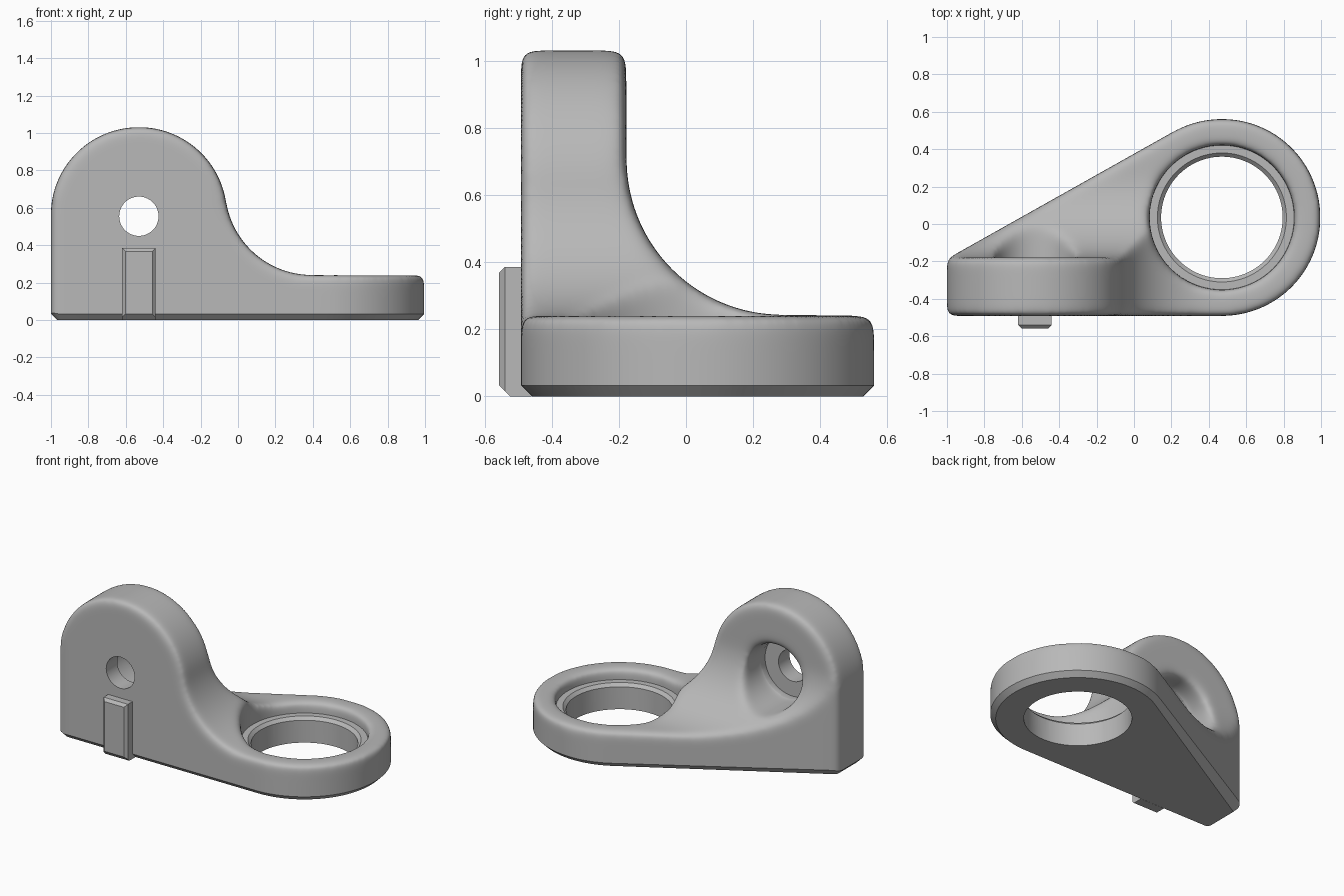
import bpy, bmesh, math
from mathutils import Vector

cube = bpy.data.objects.get("Cube")
if cube:
    bpy.data.objects.remove(cube, do_unlink=True)

grey = bpy.data.materials.new("plain_grey")
grey.use_nodes = True
COLOUR = (0.48, 0.48, 0.48, 1)
grey.diffuse_color = COLOUR
grey.node_tree.nodes["Principled BSDF"].inputs["Base Color"].default_value = COLOUR


def to_object(name, bm):
    bmesh.ops.recalc_face_normals(bm, faces=bm.faces)
    mesh = bpy.data.meshes.new(name)
    bm.to_mesh(mesh)
    bm.free()
    obj = bpy.data.objects.new(name, mesh)
    bpy.context.collection.objects.link(obj)
    return obj


def hull(name, points):
    """Convex solid around a set of points."""
    bm = bmesh.new()
    for p in points:
        bm.verts.new(p)
    bmesh.ops.convex_hull(bm, input=bm.verts)
    loose = [v for v in bm.verts if not v.link_faces]
    bmesh.ops.delete(bm, geom=loose, context='VERTS')
    bmesh.ops.dissolve_limit(bm, angle_limit=0.005, verts=bm.verts, edges=bm.edges)
    return to_object(name, bm)


def ring(x, y, z, r, axis='Z', count=96):
    """Points of a circle around the given axis."""
    pts = []
    for i in range(count):
        a = math.tau * i / count
        u, v = r * math.cos(a), r * math.sin(a)
        pts.append((x + u, y + v, z) if axis == 'Z' else (x + u, y, z + v))
    return pts


def arc(cx, cz, r, start, end, steps):
    angles = [math.radians(start + (end - start) * i / steps) for i in range(steps + 1)]
    return [(cx + r * math.cos(a), cz + r * math.sin(a)) for a in angles]


def prism(name, outline, place, depth):
    """Extrude a flat outline along the depth vector."""
    bm = bmesh.new()
    face = bm.faces.new([bm.verts.new(place(u, v)) for u, v in outline])
    out = bmesh.ops.extrude_face_region(bm, geom=[face], use_keep_orig=True)
    moved = [g for g in out["geom"] if isinstance(g, bmesh.types.BMVert)]
    bmesh.ops.translate(bm, verts=moved, vec=Vector(depth))
    return to_object(name, bm)


helpers = []


def cut(obj, tool, operation='DIFFERENCE'):
    mod = obj.modifiers.new(tool.name, 'BOOLEAN')
    mod.operation = operation
    mod.solver = 'EXACT'
    mod.object = tool
    tool.hide_render = True
    helpers.append(tool)


def finish(obj):
    """Apply modifiers, colour the part and shade it."""
    bpy.ops.object.select_all(action='DESELECT')
    obj.select_set(True)
    bpy.context.view_layer.objects.active = obj
    bpy.ops.object.convert(target='MESH')
    obj.data.materials.clear()
    obj.data.materials.append(grey)
    bpy.ops.object.shade_smooth_by_angle(angle=math.radians(30))


EYE_X, EYE_Y, EYE_R = 0.47, 0.035, 0.527      # round end of the foot
BOLT_X, BOLT_Z = -0.53, 0.555                 # bolt hole in the upright
FRONT, BACK = -0.492, -0.178                  # faces of the upright


def plan(z, corner, grow=0.0):
    """Outline of the foot at height z: round eye end and two corners."""
    pts = ring(EYE_X, EYE_Y, z, EYE_R + grow)
    for y in (FRONT + corner, BACK - corner):
        pts += ring(-1 + corner, y, z, corner + grow, count=32)
    return pts


# Body: foot outline cut by the front and side silhouettes
body = hull("bracket_body", plan(-0.15, 0.02) + plan(1.2, 0.02))

front_outline = [(1.3, -0.3), (-1.2, -0.3), (-1.2, 0.5)]
front_outline += arc(-0.53, 0.56, 0.472, 180, 8.7, 64)
front_outline += arc(0.395, 0.705, 0.465, 188.8, 270, 32)
front_outline += [(1.3, 0.24)]
cut(body, prism("front_silhouette", front_outline,
                lambda u, v: (u, -1, v), (0, 2, 0)), 'INTERSECT')

side_outline = [(0.9, -0.3), (-0.9, -0.3), (-0.9, 1.3), (BACK, 1.3)]
side_outline += arc(BACK + 0.465, 0.707, 0.465, 180, 270, 32)
side_outline += [(0.9, 0.242)]
cut(body, prism("side_silhouette", side_outline,
                lambda u, v: (-1.5, u, v), (3, 0, 0)), 'INTERSECT')

# Openings whose rims are rounded together with the outer edges
cut(body, hull("eye_opening", ring(EYE_X, EYE_Y, -0.4, 0.387)
               + ring(EYE_X, EYE_Y, 1.4, 0.387)))
cut(body, hull("bolt_recess", ring(BOLT_X, -0.36, BOLT_Z, 0.205, 'Y')
               + ring(BOLT_X, 0.9, BOLT_Z, 0.205, 'Y')))

# Soft cast edges
remesh = body.modifiers.new("even_mesh", 'REMESH')
remesh.mode = 'VOXEL'
remesh.voxel_size = 0.0125
soften = body.modifiers.new("soft_edges", 'SMOOTH')
soften.factor = 0.5
soften.iterations = 60

# Crisp bottom chamfer, recess floor and bolt hole
cut(body, hull("bottom_chamfer", plan(0, 0.06, -0.033) + plan(0.12, 0.06, 0.087)
               + plan(1.3, 0.06, 0.087)), 'INTERSECT')
cut(body, hull("recess_floor", ring(BOLT_X, -0.375, BOLT_Z, 0.205, 'Y')
               + ring(BOLT_X, -0.2, BOLT_Z, 0.18, 'Y')))
cut(body, hull("bolt_hole", ring(BOLT_X, -0.8, BOLT_Z, 0.105, 'Y')
               + ring(BOLT_X, -0.3, BOLT_Z, 0.105, 'Y')))
finish(body)

# Seat ring inside the eye, with a chamfered bore
seat = hull("eye_seat", ring(EYE_X, EYE_Y, 0, 0.392) + ring(EYE_X, EYE_Y, 0.17, 0.392))
cut(seat, hull("seat_bore", ring(EYE_X, EYE_Y, -0.2, 0.325)
               + ring(EYE_X, EYE_Y, 0.4, 0.325)))
cut(seat, hull("seat_chamfer", ring(EYE_X, EYE_Y, 0.11, 0.285)
               + ring(EYE_X, EYE_Y, 0.21, 0.385)))
finish(seat)

# Locating key on the front face
key_points = []
for x, inset in ((-0.62, 0.018), (-0.44, -0.018)):
    key_points += [(x, -0.46, 0), (x, -0.46, 0.385), (x, -0.525, 0),
                   (x, -0.54, 0.015), (x, -0.54, 0.385),
                   (x + inset, -0.558, 0.033), (x + inset, -0.558, 0.367)]
finish(hull("locating_key", key_points))

for tool in helpers:
    bpy.data.objects.remove(tool, do_unlink=True)
